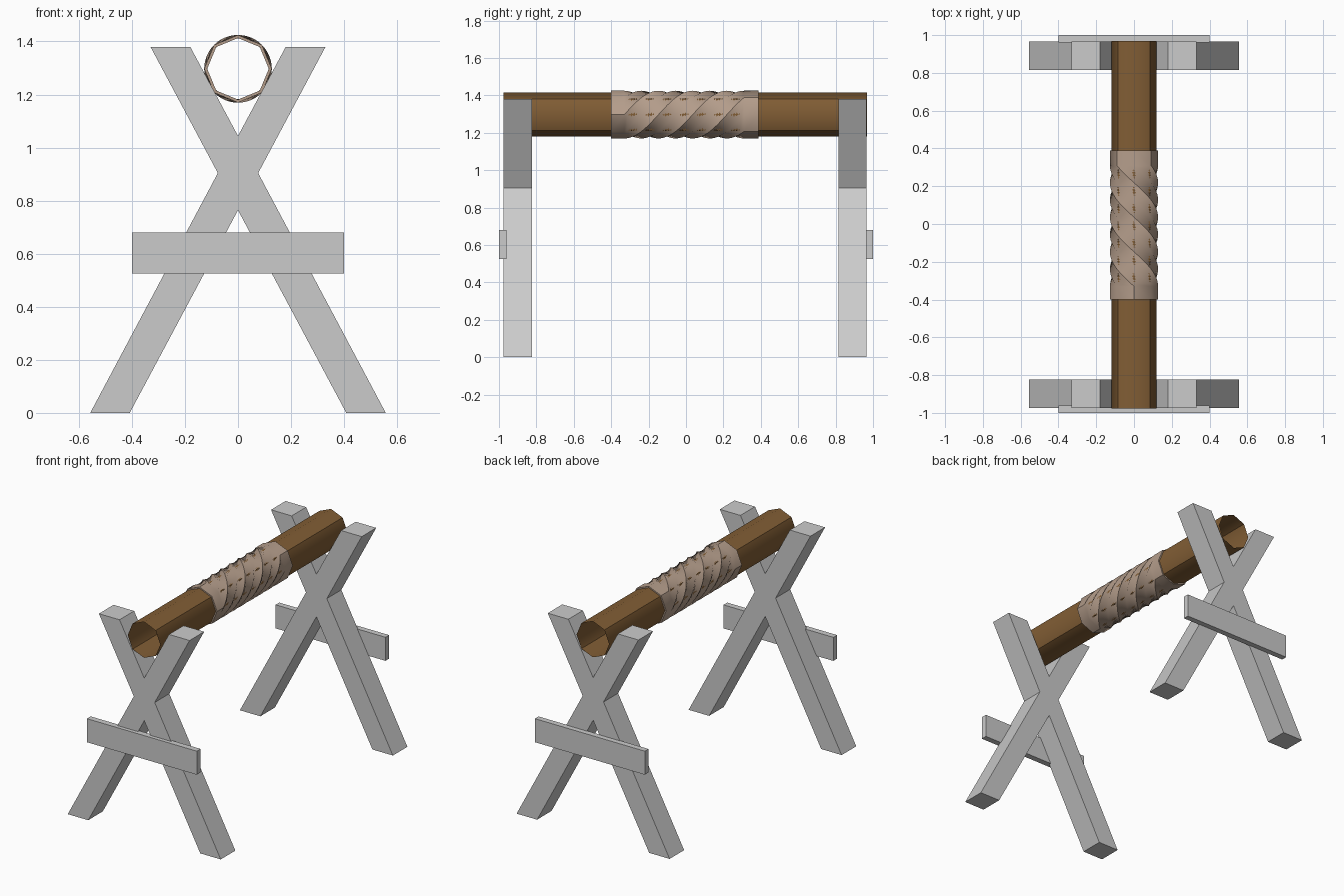
import bpy, bmesh
from math import sin, cos, radians, pi

if "Cube" in bpy.data.objects:
    bpy.data.objects.remove(bpy.data.objects["Cube"])

AXIS_Z = 1.297


def material(name, rgb):
    m = bpy.data.materials.new(name)
    m.diffuse_color = (*rgb, 1)
    m.use_nodes = True
    m.node_tree.nodes["Principled BSDF"].inputs["Base Color"].default_value = m.diffuse_color
    return m


def finish(bm, name, mat=None):
    me = bpy.data.meshes.new(name)
    bm.to_mesh(me)
    bm.free()
    ob = bpy.data.objects.new(name, me)
    bpy.context.collection.objects.link(ob)
    if mat:
        me.materials.append(mat)
    return ob


def prism(name, outline, y0, y1):
    """Extrude an (x, z) outline from y0 to y1."""
    bm = bmesh.new()
    face = bm.faces.new([bm.verts.new((x, y0, z)) for x, z in outline])
    ext = bmesh.ops.extrude_face_region(bm, geom=[face])
    moved = [v for v in ext["geom"] if isinstance(v, bmesh.types.BMVert)]
    bmesh.ops.translate(bm, verts=moved, vec=(0, y1 - y0, 0))
    bmesh.ops.recalc_face_normals(bm, faces=bm.faces)
    return finish(bm, name)


def tube(name, rings, mat, sharp_start):
    """Open octagonal tube along y; rings are (y, radius, twist in degrees)."""
    bm = bmesh.new()
    loops = []
    for y, r, twist in rings:
        angles = [radians(twist) + k * pi / 4 for k in range(8)]
        loops.append([bm.verts.new((r * cos(a), y, AXIS_Z + r * sin(a))) for a in angles])
    for i, (lo, hi) in enumerate(zip(loops, loops[1:])):
        is_rim = rings[i][0] == rings[i + 1][0]
        for k in range(8):
            n = (k + 1) % 8
            f = bm.faces.new((lo[k], hi[k], hi[n], lo[n]))
            f.smooth = not is_rim
            if is_rim:
                for e in f.edges:
                    e.smooth = False
    # every second lengthwise edge is a hard ridge
    for lo, hi in zip(loops, loops[1:]):
        for k in range(sharp_start, 8, 2):
            bm.edges.get((lo[k], hi[k])).smooth = False
    return finish(bm, name, mat)


# crossed leg outline, right half then mirrored left half
half = [(0, 0.764), (0.408, 0), (0.557, 0), (0.076, 0.904), (0.33, 1.38), (0.18, 1.38), (0, 1.044)]
cross = half + [(-x, z) for x, z in reversed(half[1:-1])]
brace = [(-0.4, 0.525), (0.4, 0.525), (0.4, 0.68), (-0.4, 0.68)]

# front and back trestles
prism("front_crossed_legs", cross, -0.975, -0.823)
prism("back_crossed_legs", cross, 0.815, 0.966)
prism("front_brace", brace, -1.0, -0.961)
prism("back_brace", brace, 0.962, 1.0)

# hollow beam
wood = material("wood", (0.22, 0.11, 0.035))
tube("beam", [(-0.977, 0.1185, 0), (0.968, 0.1185, 0)], wood, 1)

# twisted wrapping with straight ends and closed rims
cloth = material("wrapping", (0.46, 0.34, 0.26))
N = 42
R = 0.1275
rings = [(-0.4, 0.116, 0), (-0.4, R, 0)]
rings += [(-0.33 + 0.64 * i / N, R, 315 * i / N) for i in range(N + 1)]
rings += [(0.388, R, 315), (0.388, 0.116, 315)]
tube("beam_wrapping", rings, cloth, 0)
